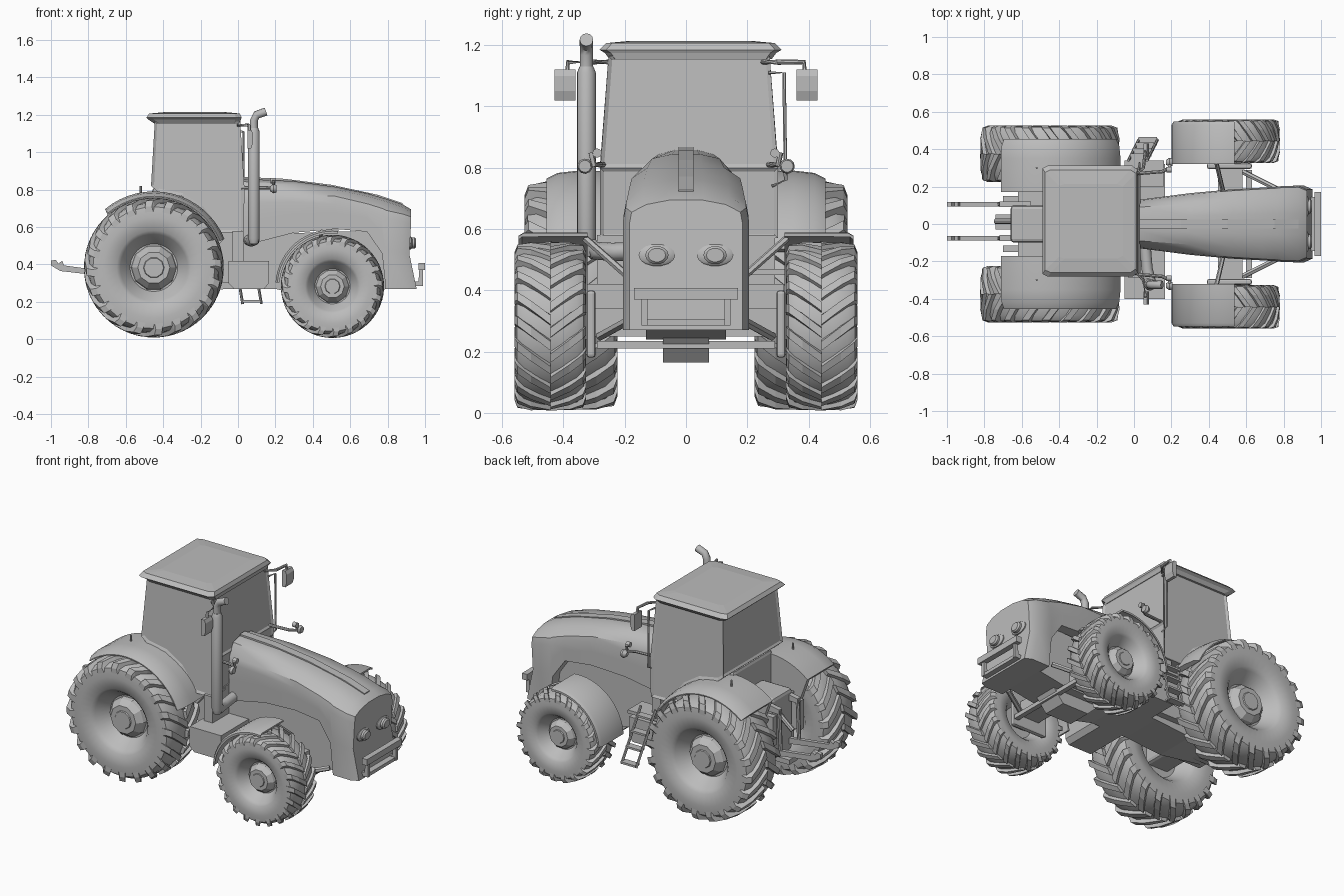
import bpy, bmesh, math
from mathutils import Vector

GRAY = bpy.data.materials.new("plain_gray")
GRAY.diffuse_color = (0.5, 0.5, 0.5, 1)


def mesh(name, verts, faces, smooth=None, bevel=0):
    me = bpy.data.meshes.new(name)
    me.from_pydata([tuple(v) for v in verts], [], faces)
    bm = bmesh.new()
    bm.from_mesh(me)
    bmesh.ops.recalc_face_normals(bm, faces=bm.faces)
    bm.to_mesh(me)
    bm.free()
    me.materials.append(GRAY)
    ob = bpy.data.objects.new(name, me)
    bpy.context.collection.objects.link(ob)
    if bevel:
        m = ob.modifiers.new("bevel", 'BEVEL')
        m.width, m.segments = bevel, 2
    if smooth:
        bpy.ops.object.select_all(action='DESELECT')
        ob.select_set(True)
        bpy.context.view_layer.objects.active = ob
        bpy.ops.object.shade_smooth_by_angle(angle=math.radians(smooth))
    return ob


def loft(name, rings, smooth=None, caps=True, closed=False, bevel=0):
    n, k = len(rings[0]), len(rings)
    faces = []
    for i in range(k if closed else k - 1):
        a, b = i * n, (i + 1) % k * n
        faces += [(a + j, a + (j + 1) % n, b + (j + 1) % n, b + j) for j in range(n)]
    if caps and not closed:
        faces += [tuple(range(n)), tuple(range((k - 1) * n, k * n))]
    return mesh(name, [p for r in rings for p in r], faces, smooth, bevel)


def box(name, x0, x1, y0, y1, z0, z1, bevel=0):
    ring = lambda z: [(x0, y0, z), (x1, y0, z), (x1, y1, z), (x0, y1, z)]
    return loft(name, [ring(z0), ring(z1)], bevel=bevel)


def prism(name, pts, y0, y1, bevel=0):
    return loft(name, [[(x, y, z) for x, z in pts] for y in (y0, y1)], bevel=bevel)


def tube(name, pts, r, n=10):
    pts = [Vector(p) for p in pts]
    rings = []
    for i, p in enumerate(pts):
        d = (pts[min(i + 1, len(pts) - 1)] - pts[max(i - 1, 0)]).normalized()
        u = d.cross(Vector((0.3, 1, 0.1))).normalized() if abs(d.y) < 0.9 else d.cross(Vector((0, 0, 1))).normalized()
        v = d.cross(u)
        rr = r[i] if isinstance(r, (list, tuple)) else r
        rings.append([p + rr * (u * math.cos(2 * math.pi * j / n) + v * math.sin(2 * math.pi * j / n)) for j in range(n)])
    return loft(name, rings, 40)


def polar(c, r, a, y):
    return (c[0] + r * math.cos(a), y, c[1] + r * math.sin(a))


def arc_sweep(name, c, section, a0, a1, s, n=16):
    rings = [[polar(c, r, math.radians(a0 + (a1 - a0) * i / n), s * y) for y, r in section] for i in range(n + 1)]
    return loft(name, rings, 35)


def wheel(name, c, yc, R, W, s):
    # tyre with dished rim, (radius, sideways) as fractions of R and half width
    half = [(0.34, 0.30), (0.478, 0.80), (0.53, 0.92), (0.72, 1.0), (0.87, 0.95), (0.925, 0.75), (0.945, 0.3)]
    prof = [(0.01, 0.28)] + half + [(r, -t) for r, t in reversed(half)] + [(0.01, -0.28)]
    n = 40
    rings = [[polar(c, r * R, 2 * math.pi * i / n, s * (yc + t * W)) for r, t in prof] for i in range(n)]
    loft(name + "_tyre", rings, 35, closed=True)
    # hub cap
    hub = [(0.33, 0.25), (0.31, 0.45), (0.23, 0.68), (0.15, 0.68), (0.14, 0.72)]
    loft(name + "_hub", [[polar(c, r * R, 2 * math.pi * i / 10, s * (yc + t * W)) for i in range(10)] for r, t in hub])
    # chevron tread lugs
    verts, faces, count = [], [], 20
    stations = [(0.0, 0.92, 1.0), (0.55, 0.91, 0.995), (0.93, 0.87, 0.965), (1.01, 0.80, 0.88)]
    for side in (-1, 1):
        for k in range(count):
            base = 2 * math.pi * (k + (0.25 if side > 0 else -0.25)) / count
            b = len(verts)
            for t, r0, r1 in stations:
                a = base + 0.32 * t
                y = s * (yc + side * t * W)
                verts += [polar(c, r0 * R, a - 0.075, y), polar(c, r1 * R, a - 0.055, y),
                          polar(c, r1 * R, a + 0.055, y), polar(c, r0 * R, a + 0.075, y)]
            for i in range(3):
                faces += [(b + 4 * i + j, b + 4 * i + (j + 1) % 4, b + 4 * i + 4 + (j + 1) % 4, b + 4 * i + 4 + j) for j in range(4)]
            faces += [(b, b + 1, b + 2, b + 3), (b + 12, b + 13, b + 14, b + 15)]
    mesh(name + "_lugs", verts, faces)


REAR, FRONT = (-0.45, 0.383), (0.505, 0.283)

# hood: x, bottom, half width, shoulder z, top half width, top z, forward lean of the bottom
sections = [(0.03, 0.50, 0.13, 0.76, 0.09, 0.858, 0), (0.30, 0.57, 0.165, 0.765, 0.11, 0.845, 0),
            (0.52, 0.59, 0.185, 0.755, 0.125, 0.815, 0), (0.69, 0.575, 0.195, 0.715, 0.135, 0.78, 0),
            (0.77, 0.46, 0.20, 0.69, 0.14, 0.758, 0), (0.79, 0.27, 0.203, 0.68, 0.14, 0.752, 0),
            (0.88, 0.27, 0.205, 0.66, 0.14, 0.722, 0.03), (0.925, 0.27, 0.185, 0.645, 0.13, 0.695, 0.03)]
rings = []
for x, zb, w, zs, wt, zt, lean in sections:
    h = [(w, zb, lean), (w, (zb + zs) / 2, -lean * 0.3), (w, zs - 0.03, 0), (w * 0.96, zs + 0.01, 0), (wt, zt - 0.015, 0), (wt * 0.4, zt, 0)]
    rings.append([(x + d, y, z) for y, z, d in h] + [(x + d, -y, z) for y, z, d in reversed(h)])
loft("hood", rings, 35)
prism("hood_crest", [(0.03, 0.84), (0.03, 0.868), (0.25, 0.858), (0.5, 0.826), (0.75, 0.772), (0.88, 0.728), (0.88, 0.70)], -0.025, 0.025)

# chassis, belly and rear housing
prism("chassis", [(0.80, 0.27), (0.80, 0.45), (0.70, 0.58), (0.03, 0.56), (-0.62, 0.56), (-0.62, 0.30), (-0.30, 0.25),
                  (-0.05, 0.27), (0.20, 0.27), (0.32, 0.24), (0.62, 0.24)], -0.13, 0.13)
prism("belly", [(0.66, 0.26), (0.58, 0.165), (0.40, 0.165), (0.30, 0.26)], -0.075, 0.075)
box("transmission", -0.62, 0.03, -0.17, 0.17, 0.30, 0.60)
box("rear_axle", -0.53, -0.37, -0.36, 0.36, 0.31, 0.46, 0.02)
box("rear_cover", -0.66, -0.45, -0.10, 0.10, 0.28, 0.66, 0.02)

# cab with inset windows
prof = [(-0.445, 1.165), (-0.465, 0.82), (-0.43, 0.79), (-0.30, 0.765), (-0.20, 0.70), (-0.10, 0.57), (0.03, 0.57), (0.035, 0.80), (0.012, 1.165)]
def cab_side(s):
    return [(x, 0.01 + s * (0.29 if z < 0.83 else 0.263), z) for x, z in prof]
cab = loft("cab", [cab_side(-1), cab_side(1)])
bm = bmesh.new()
bm.from_mesh(cab.data)
panes = [f for f in bm.faces if len(f.verts) > 4 or (f.calc_area() > 0.12 and abs(f.normal.x) > 0.9)]
bmesh.ops.inset_individual(bm, faces=panes, thickness=0.018, depth=-0.008)
bm.to_mesh(cab.data)
bm.free()
box("cab_rear_wall", -0.46, -0.2, -0.19, 0.19, 0.56, 0.81, 0.02)
def roof_ring(x0, x1, w, z):
    return [(x0, 0.015 - w * 0.95, z), (x0 + 0.03, 0.015 - w, z), (x1 - 0.03, 0.015 - w, z), (x1, 0.015 - w * 0.93, z),
            (x1, 0.015 + w * 0.93, z), (x1 - 0.03, 0.015 + w, z), (x0 + 0.03, 0.015 + w, z), (x0, 0.015 + w * 0.95, z)]
loft("cab_roof", [roof_ring(-0.45, 0.01, 0.265, 1.155), roof_ring(-0.48, 0.015, 0.28, 1.175),
                  roof_ring(-0.49, 0.02, 0.297, 1.185), roof_ring(-0.475, 0.01, 0.275, 1.207), roof_ring(-0.40, -0.06, 0.2, 1.214)])

for s, side in ((-1, "right"), (1, "left")):
    wheel("rear_wheel_" + side, REAR, 0.375, 0.374, 0.15, s)
    wheel("front_wheel_" + side, FRONT, 0.443, 0.276, 0.115, s)
    # fenders
    arc_sweep("rear_fender_" + side, REAR, [(0.17, 0.405), (0.35, 0.408), (0.42, 0.40), (0.455, 0.382), (0.455, 0.376), (0.17, 0.38)], 22, 130, s)
    wall = [polar(REAR, 0.40, math.radians(22 + 108 * i / 14), 0) for i in range(15)]
    prism("fender_wall_" + side, [(p[0], p[2]) for p in wall] + [(-0.62, 0.45), (-0.15, 0.45)], s * 0.17, s * 0.2)
    arc_sweep("front_fender_" + side, FRONT, [(0.322, 0.305), (0.53, 0.305), (0.547, 0.295), (0.547, 0.283), (0.535, 0.293), (0.322, 0.295)], 84, 176, s)
    tube("fender_light_" + side, [(-0.52, s * 0.30, 0.77), (-0.52, s * 0.30, 0.82)], 0.006, 6)
    # front axle, steering knuckle and strut
    box("front_axle_" + side, 0.45, 0.58, s * 0.05, s * 0.31, 0.25, 0.34)
    box("knuckle_" + side, 0.39, 0.63, s * 0.295, s * 0.325, 0.18, 0.40, 0.01)
    box("axle_stub_" + side, 0.46, 0.55, s * 0.32, s * 0.40, 0.24, 0.33)
    tube("steering_strut_" + side, [(0.58, s * 0.28, 0.25), (0.76, s * 0.19, 0.30)], 0.015, 6)
    tube("fender_stay_" + side, [(0.48, s * 0.16, 0.42), (0.44, s * 0.33, 0.57)], 0.012, 6)
    # side tanks
    prism("side_tank_" + side, [(-0.05, 0.30), (-0.02, 0.27), (0.14, 0.27), (0.165, 0.30), (0.165, 0.42), (-0.05, 0.42)], s * 0.13, s * (0.40 if s < 0 else 0.32))
    box("cab_step_block_" + side, -0.03, 0.03, s * 0.15, s * 0.29, 0.42, 0.58)
    # mirrors and lamps on stalks
    tube("mirror_arm_" + side, [(0.0, s * 0.25, 1.145), (0.05, s * 0.30, 1.145), (0.06, s * 0.385, 1.145), (0.06, s * 0.39, 1.08)], 0.009, 8)
    prism("mirror_" + side, [(0.05, 1.02), (0.07, 1.02), (0.08, 1.05), (0.08, 1.10), (0.07, 1.12), (0.05, 1.12)], s * 0.36, s * 0.43)
    tube("lamp_arm_" + side, [(0.02, s * 0.27, 0.81), (0.15, s * 0.28, 0.81), (0.19, s * 0.30, 0.81), (0.19, s * 0.31, 0.85)], 0.009, 8)
    tube("lamp_" + side, [(0.17, s * 0.33, 0.805), (0.19, s * 0.33, 0.805), (0.205, s * 0.33, 0.805)], [0.012, 0.025, 0.02])
    tube("lamp_tip_" + side, [(0.175, s * 0.29, 0.848), (0.20, s * 0.29, 0.848)], 0.015)
    # headlight bezel and bulb
    for nm, x, ry, rz in (("headlight_bezel_", 0.932, 0.06, 0.036), ("headlight_", 0.952, 0.038, 0.03)):
        loft(nm + side, [[(xx, s * 0.095 + k * ry * math.cos(i * math.pi / 7), 0.515 + k * rz * math.sin(i * math.pi / 7)) for i in range(14)]
                         for xx, k in ((0.90, 1), (x - 0.008, 1), (x, 0.75))], 40)
    # rear hitch: lower arm with hook, lift arm, rod
    y = 0.015 + s * 0.09
    prism("hitch_arm_" + side, [(-0.55, 0.31), (-0.55, 0.35), (-0.82, 0.38), (-0.93, 0.395), (-0.94, 0.42), (-0.96, 0.405), (-0.975, 0.425),
                                (-1.0, 0.42), (-1.0, 0.395), (-0.95, 0.365), (-0.82, 0.35)], y - 0.012, y + 0.012)
    prism("lift_arm_" + side, [(-0.55, 0.60), (-0.55, 0.65), (-0.72, 0.62), (-0.72, 0.59)], y - 0.015, y + 0.015)
    tube("lift_rod_" + side, [(-0.71, y, 0.61), (-0.72, y, 0.36)], 0.012, 8)
    box("hitch_bracket_" + side, -0.70, -0.60, s * 0.115, s * 0.15, 0.40, 0.58)
    # handle of the front bar
    prism("bar_bracket_" + side, [(0.90, 0.285), (0.99, 0.285), (0.99, 0.38), (0.97, 0.38), (0.965, 0.31), (0.90, 0.31)], s * 0.125, s * 0.145)

# axle tie bar, front bar and lower lip
box("tie_bar", 0.60, 0.63, -0.29, 0.29, 0.21, 0.235)
box("front_bar", 0.965, 1.0, -0.17, 0.17, 0.37, 0.408)
box("front_bar_lip", 0.93, 0.985, -0.14, 0.14, 0.285, 0.305)
box("grille_plate", 0.90, 0.932, -0.13, 0.13, 0.30, 0.37)
tube("top_link", [(-0.62, 0.015, 0.56), (-0.74, 0.015, 0.46)], 0.015, 8)
box("drawbar", -0.74, -0.5, -0.03, 0.05, 0.26, 0.29)

# exhaust stack
tube("exhaust_elbow", [(0.06, -0.12, 0.53), (0.07, -0.24, 0.525), (0.085, -0.30, 0.53), (0.085, -0.325, 0.56)], 0.03, 12)
tube("exhaust_muffler", [(0.085, -0.325, 0.51), (0.085, -0.325, 0.54), (0.085, -0.325, 1.11), (0.085, -0.325, 1.13)], [0.022, 0.031, 0.031, 0.023], 14)
tube("exhaust_pipe", [(0.085, -0.325, 1.10), (0.085, -0.325, 1.17), (0.10, -0.325, 1.20), (0.15, -0.325, 1.218)], 0.022, 12)

# ladder and grab rail on the left
for i in range(2):
    x = 0.0 + i * 0.10
    tube("ladder_rail", [(x - 0.03, 0.34, 0.52), (x + 0.025, 0.45, 0.19)], 0.008, 6)
for i in range(4):
    t = 0.15 + i * 0.27
    x, y, z = -0.03 + 0.055 * t, 0.34 + 0.11 * t, 0.52 - 0.33 * t
    box("ladder_step", x, x + 0.10, y - 0.025, y + 0.02, z - 0.006, z + 0.006)
box("ladder_platform", -0.05, 0.16, 0.2, 0.34, 0.45, 0.47)
tube("grab_rail", [(0.02, 0.27, 1.11), (0.03, 0.32, 1.11), (0.03, 0.325, 0.76), (0.03, 0.28, 0.74)], 0.006, 6)
